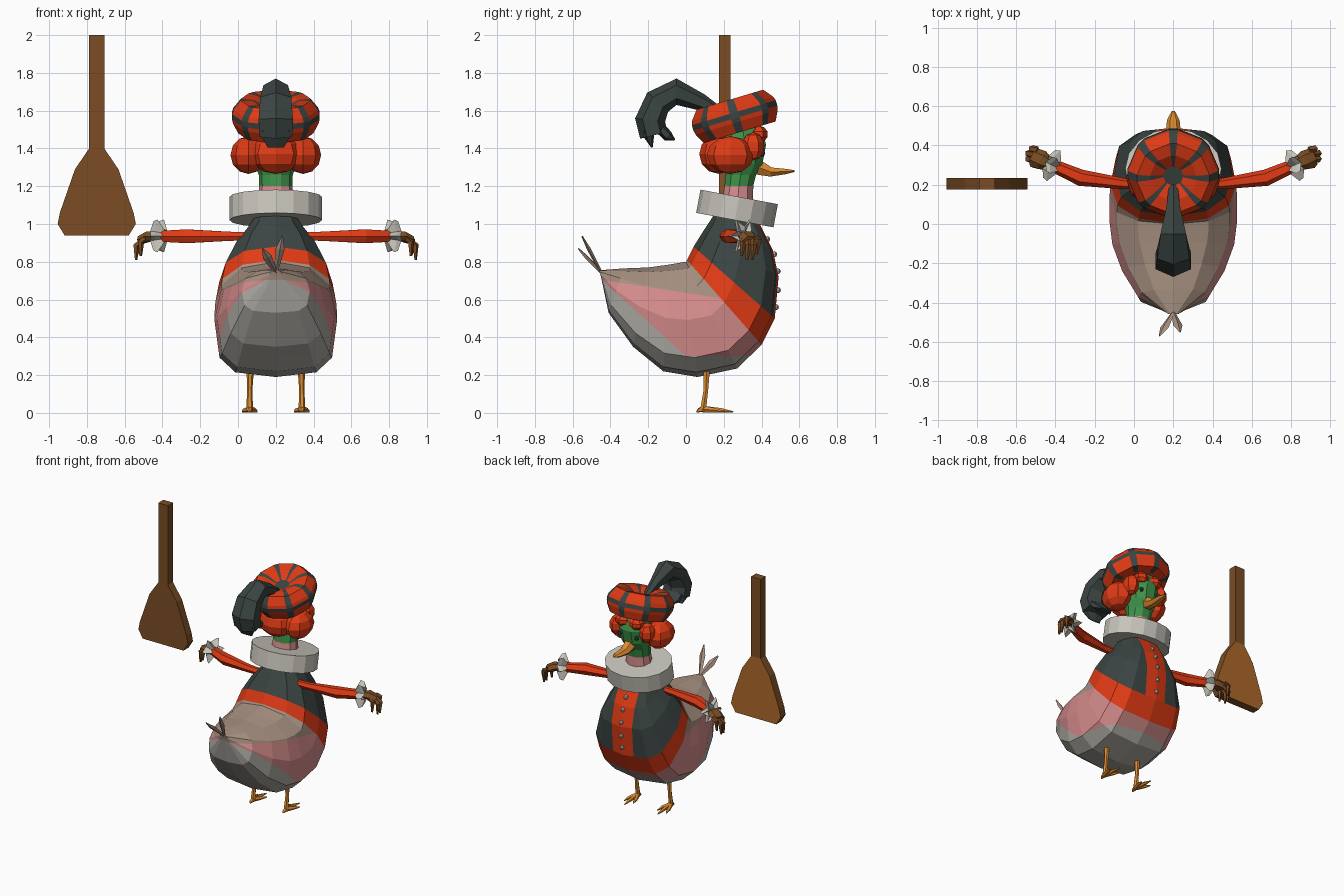
import bpy, bmesh, math
from mathutils import Vector, Matrix

cube = bpy.data.objects.get("Cube")
if cube:
    bpy.data.objects.remove(cube, do_unlink=True)

CX = 0.2  # the bird's own centre line


def material(name, *srgb):
    rgba = [((c + 0.055) / 1.055) ** 2.4 for c in srgb] + [1]
    m = bpy.data.materials.new(name)
    m.use_nodes = True
    m.diffuse_color = rgba
    m.node_tree.nodes["Principled BSDF"].inputs["Base Color"].default_value = rgba
    return m


RED = material("scarlet cloth", 0.88, 0.23, 0.08)
DARK = material("charcoal cloth", 0.23, 0.27, 0.26)
GREEN = material("green head", 0.25, 0.58, 0.29)
PINK = material("pink plumage", 0.84, 0.55, 0.55)
TAN = material("taupe plumage", 0.66, 0.57, 0.51)
GREY = material("grey plumage", 0.67, 0.66, 0.63)
WHITE = material("pale lace", 0.78, 0.77, 0.73)
ORANGE = material("orange beak", 0.87, 0.55, 0.19)
BROWN = material("brown wood", 0.48, 0.30, 0.14)
LIGHT = material("light wood", 0.68, 0.41, 0.16)


def finish(name, bm, mats):
    bmesh.ops.recalc_face_normals(bm, faces=bm.faces)
    me = bpy.data.meshes.new(name)
    bm.to_mesh(me)
    bm.free()
    for m in mats:
        me.materials.append(m)
    ob = bpy.data.objects.new(name, me)
    bpy.context.collection.objects.link(ob)
    return ob


def loft_mesh(rings, rule=lambda i, j: 0):
    """Skin closed rings and cap both ends; rule picks the material per strip and side."""
    bm = bmesh.new()
    vs = [[bm.verts.new(p) for p in r] for r in rings]
    n = len(rings[0])
    for i in range(len(vs) - 1):
        for j in range(n):
            k = (j + 1) % n
            f = bm.faces.new((vs[i][j], vs[i][k], vs[i + 1][k], vs[i + 1][j]))
            f.material_index = rule(i, j)
    bm.faces.new(vs[0]).material_index = rule(-1, 0)
    bm.faces.new(vs[-1]).material_index = rule(len(vs), 0)
    return bm


def loft(name, rings, mats, rule=lambda i, j: 0):
    return finish(name, loft_mesh(rings, rule), mats)


def tube(name, path, radii, mat, sides=6, ref=(0, 0, 1)):
    pts = [Vector(p) for p in path]
    rings = []
    for i, p in enumerate(pts):
        t = (pts[min(i + 1, len(pts) - 1)] - pts[max(i - 1, 0)]).normalized()
        side = t.cross(Vector(ref)).normalized()
        up = side.cross(t)
        a, b = radii[i] if isinstance(radii[i], tuple) else (radii[i], radii[i])
        angles = [math.tau * j / sides for j in range(sides)]
        rings.append([p + side * a * math.cos(q) + up * b * math.sin(q) for q in angles])
    return loft(name, rings, [mat])


def ball(name, loc, size, mat, u=8, v=6):
    bm = bmesh.new()
    bmesh.ops.create_uvsphere(bm, u_segments=u, v_segments=v, radius=1)
    bm.transform(Matrix.LocRotScale(Vector(loc), None, Vector(size)))
    return finish(name, bm, [mat])


def power(v, e):
    return math.copysign(abs(v) ** e, v)


# Body: tilted rings from tail to neck (top y, top z, bottom y, bottom z, half width)
BODY = [(-.46, .755, -.45, .72, .03), (-.33, .765, -.41, .53, .18), (-.2, .77, -.28, .35, .26),
        (-.09, .785, -.12, .22, .31), (-.03, .795, .06, .19, .325), (0, .80, .27, .235, .325),
        (.005, .81, .40, .36, .32), (.04, .88, .47, .50, .30), (.09, .96, .49, .72, .235),
        (.13, 1.02, .46, .86, .165), (.16, 1.07, .38, 1.02, .11)]
rings = []
for ty, tz, by, bz, w in BODY:
    top, bot = Vector((CX, ty, tz)), Vector((CX, by, bz))
    ring = []
    for j in range(12):
        c, s = math.cos(math.tau * j / 12), math.sin(math.tau * j / 12)
        e = 0.85 if s > 0 else 0.6
        ring.append((top + bot) / 2 + Vector((w * power(c, e), 0, 0)) + (top - bot) / 2 * power(s, e))
    rings.append(ring)
bm = loft_mesh(rings, lambda i, j: 0 if i < 6 else 1 if i == 6 else 2)

# Cut colour borders into the plumage and the front panel into the vest
flank = Vector((0, .38, .42)), Vector((0, 0, .30))
back = Vector((0, .08, .52)), Vector((0, .1, .62))
belly = Vector((0, 0, 1)), Vector((0, 0, .30))
panel = [(Vector((1, 0, 0)), Vector((CX + d, 0, 0))) for d in (-.085, .085)]
for planes, group in (((flank, back, belly), (0,)), (panel, (2,))):
    for no, co in planes:
        faces = [f for f in bm.faces if f.material_index in group]
        geom = list({v for f in faces for v in f.verts} | {e for f in faces for e in f.edges}) + faces
        bmesh.ops.bisect_plane(bm, geom=geom, plane_co=co, plane_no=no)


def above(p, plane):
    return (p - plane[1]).dot(plane[0]) > 0


for f in bm.faces:
    p = f.calc_center_median()
    if f.material_index == 0:
        if not above(p, belly) or not above(p, flank):
            f.material_index = 4
        elif not above(p, back):
            f.material_index = 3
    elif f.material_index == 2 and abs(p.x - CX) < .085 and p.y > .3:
        f.material_index = 1
finish("body", bm, [TAN, RED, DARK, PINK, GREY])

for i, (y, z) in enumerate([(.476, .56), (.487, .65), (.486, .75), (.467, .84), (.43, .92)]):
    ball(f"button_{i + 1}", (CX, y, z), (.016, .016, .016), WHITE, 6, 4)

# Tail feathers
for i, tip in enumerate([(.13, -.57, .87), (.235, -.55, .935)]):
    root = Vector((CX, -.45, .745))
    tip = Vector(tip)
    tube(f"tail_feather_{i + 1}", [root, root.lerp(tip, .65), tip],
         [(.01, .008), (.024, .01), (.004, .004)], TAN, 4, (0, 1, 0))

# Collar
bm = bmesh.new()
bmesh.ops.create_cone(bm, cap_ends=True, segments=16, radius1=.245, radius2=.245, depth=.125)
bm.transform(Matrix.Translation((CX, .27, 1.082)) @ Matrix.Rotation(-.185, 4, 'X')
             @ Matrix.Diagonal((1, .85, 1, 1)))
finish("collar", bm, [WHITE])

# Neck and head
HEAD = [(1.08, .27, .10, .09), (1.20, .28, .088, .08), (1.26, .29, .09, .085),
        (1.32, .30, .11, .11), (1.42, .31, .12, .12), (1.52, .30, .10, .10)]
loft("head", [[(CX + rx * math.cos(math.tau * j / 10), y + ry * math.sin(math.tau * j / 10), z)
               for j in range(10)] for z, y, rx, ry in HEAD],
     [PINK, GREEN], lambda i, j: 0 if i < 1 else 1)
tube("beak", [(CX, .37, 1.305), (CX, .45, 1.275), (CX, .53, 1.278), (CX, .575, 1.28)],
     [(.045, .05), (.04, .028), (.032, .016), (.008, .005)], ORANGE)

# Hair: puffy lobes at the back and sides, curls by the face
ball("hair_back", (CX, .175, 1.37), (.135, .105, .105), RED)
for s, side in ((1, "left"), (-1, "right")):
    ball(f"hair_{side}", (CX + s * .145, .235, 1.365), (.095, .125, .10), RED)
    ball(f"hair_curl_{side}", (CX + s * .125, .355, 1.41), (.055, .06, .075), RED, 6, 5)
    ball(f"hair_fringe_{side}", (CX + s * .055, .385, 1.475), (.06, .05, .045), RED, 6, 5)
    ball(f"eye_{side}", (CX + s * .072, .405, 1.375), (.014, .014, .018), DARK, 6, 4)

# Beret with a dark star, rim band and tilted seat
tilt = Matrix.Translation((CX, .258, 1.572)) @ Matrix.Rotation(.29, 4, 'X')
HAT = [(.14, -.09), (.20, -.09), (.228, -.035), (.233, -.012), (.233, .018), (.225, .04),
       (.185, .09), (.12, .085), (.05, .05)]
angles = [math.tau * k / 8 + d for k in range(8) for d in (-.1, .1)]
loft("beret", [[tilt @ Vector((r * math.cos(a), r * math.sin(a), z)) for a in angles] for r, z in HAT],
     [RED, DARK], lambda i, j: int(j % 2 == 0 and i >= 0 or i == 3 or i == len(HAT)))

# Curled plume with a ragged end
tube("plume", [(CX, .2, 1.59), (CX, .08, 1.645), (CX, -.05, 1.70), (CX, -.15, 1.645),
               (CX, -.19, 1.55), (CX, -.17, 1.47)],
     [(.015, .025), (.045, .04), (.07, .075), (.075, .095), (.08, .105), (.075, .10)],
     DARK, 6, (1, 0, 0))
for i, (y0, y1, z1) in enumerate([(-.21, -.18, 1.405), (-.13, -.06, 1.445)]):
    tube(f"plume_tip_{i + 1}", [(CX, y0, 1.50), (CX, (y0 + y1) / 2, 1.465), (CX, y1, z1)],
         [(.03, .09), (.028, .085), (.004, .05)], DARK, 6, (1, 0, 0))

# Arms, cuffs, hands, legs and feet
for s, side in ((1, "left"), (-1, "right")):
    def at(dx, y, z):
        return Vector((CX + s * dx, y, z))

    tube(f"{side}_sleeve", [at(.10, .20, .935), at(.25, .205, .935), at(.47, .235, .935), at(.63, .305, .935)],
         [.024, .028, .042, .032], RED)
    axis = Vector((s * .9, .4, 0)).normalized()
    across, up = axis.cross(Vector((0, 0, 1))), Vector((0, 0, 1))
    frill = []
    for d, inner, outer in ((-.02, .035, .035), (.01, .045, .10), (.035, .05, .09), (.03, .03, .03)):
        frill.append([at(.60, .292, .937) + axis * (d + (.02 if j % 2 else 0))
                      + (across * math.cos(math.tau * j / 12) * .85 + up * math.sin(math.tau * j / 12))
                      * (inner if j % 2 else outer) for j in range(12)])
    loft(f"{side}_cuff", frill, [WHITE])
    tube(f"{side}_palm", [at(.62, .30, .935), at(.67, .325, .935), at(.715, .345, .915)],
         [(.028, .025), (.05, .03), (.045, .024)], BROWN)
    for i, (dy, dx, dz) in enumerate([(-.04, -.02, .02), (-.012, .005, 0), (.016, .005, 0), (.04, -.015, .03)]):
        tube(f"{side}_finger_{i + 1}",
             [at(.69, .338 + dy, .925), at(.735 + dx, .343 + dy, .885 + dz), at(.735 + dx, .335 + dy, .81 + dz)],
             [.018, .018, .007], BROWN, 5, (0, 1, 0))

    tube(f"{side}_leg", [at(.135, .11, .24), at(.138, .105, .12), at(.138, .09, .01)],
         [.02, .014, .018], ORANGE, 6, (0, 1, 0))
    for i, (dx, y) in enumerate([(-.038, .20), (0, .25), (.038, .20), (0, .055)]):
        tube(f"{side}_toe_{i + 1}", [at(.138, .09, .02), at(.138 + dx * .7, .09 + (y - .09) * .6, .014),
                                     at(.138 + dx, y, .005)],
             [(.016, .018), (.014, .012), (.004, .004)], ORANGE, 5)

# Paddle: straight handle and flared blade, with a lighter wood face on the blade
PX = -.748
blade = [(.04, 1.4), (.115, 1.29), (.195, 1.06), (.207, 1.0), (.17, .94)]
outline = blade + [(-x, z) for x, z in reversed(blade)]
handle = [(.04, 2.0), (.04, 1.4), (-.04, 1.4), (-.04, 2.0)]
for name, shape in (("paddle_blade", outline), ("paddle_handle", handle)):
    loft(name, [[(PX + x, y, z) for x, z in shape] for y in (.175, .235)], [BROWN, LIGHT],
         lambda i, j: int(i == 2 and name == "paddle_blade"))
